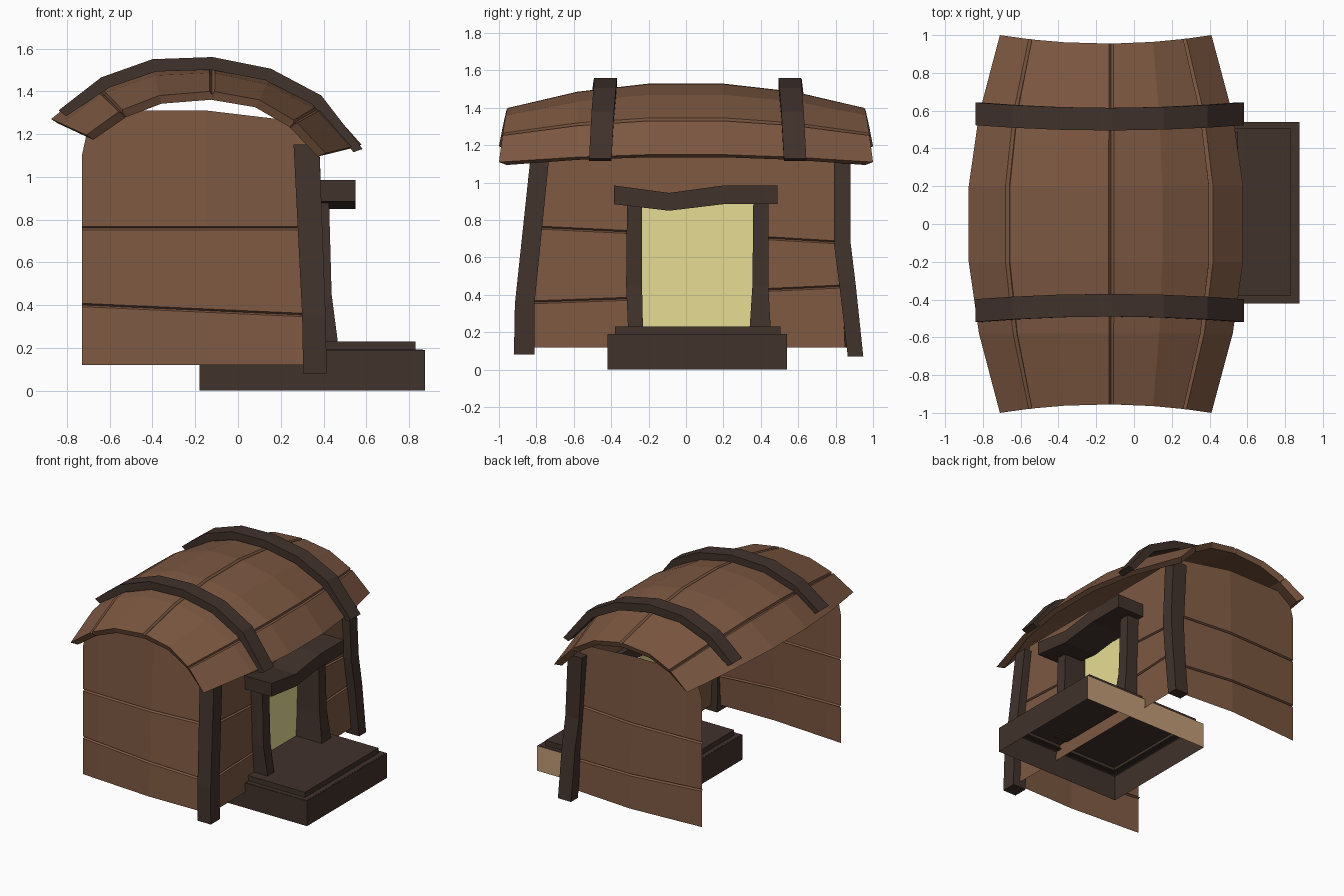
import bpy, bmesh

if "Cube" in bpy.data.objects:
    bpy.data.objects.remove(bpy.data.objects["Cube"])


def material(name, rgb):
    m = bpy.data.materials.new(name)
    m.diffuse_color = (*rgb, 1)
    m.use_nodes = True
    m.node_tree.nodes["Principled BSDF"].inputs["Base Color"].default_value = m.diffuse_color
    return m


WOOD = material("brown_wood", (0.205, 0.098, 0.054))
DARK = material("dark_wood", (0.052, 0.032, 0.025))
GLOW = material("pale_yellow", (0.81, 0.73, 0.30))
TAN = material("tan_wood", (0.54, 0.33, 0.18))


def make(name, verts, faces, mat, recalc=False):
    me = bpy.data.meshes.new(name)
    me.from_pydata(verts, [], faces)
    me.materials.append(mat)
    if recalc:
        bm = bmesh.new()
        bm.from_mesh(me)
        bmesh.ops.recalc_face_normals(bm, faces=bm.faces)
        bm.to_mesh(me)
        bm.free()
    ob = bpy.data.objects.new(name, me)
    bpy.context.collection.objects.link(ob)
    return ob


def sheet(name, rows, mat, flip=False):
    """Open surface through rows of points."""
    n = len(rows[0])
    faces = []
    for r in range(len(rows) - 1):
        for c in range(n - 1):
            a = r * n + c
            f = (a, a + 1, a + n + 1, a + n)
            faces.append(f[::-1] if flip else f)
    return make(name, [p for row in rows for p in row], faces, mat)


def loft(name, sections, mat):
    """Closed solid through ring sections, ends capped with quad strips."""
    n, last = len(sections[0]), len(sections) - 1
    faces = [(e + i, e + i + 1, e + n - 2 - i, e + n - 1 - i)
             for e in (0, n * last) for i in range(n // 2 - 1)]
    for s in range(last):
        for k in range(n):
            a, b = s * n + k, s * n + (k + 1) % n
            faces.append((a, b, b + n, a + n))
    return make(name, [p for s in sections for p in s], faces, mat, True)


def flat(z, x0, x1, y0, y1):
    return [(x0, y0, z), (x1, y0, z), (x1, y1, z), (x0, y1, z)]


def upright(y, x0, x1, z0, z1):
    return [(x0, y, z0), (x1, y, z0), (x1, y, z1), (x0, y, z1)]


# Roof: arched planks, tapering to both ends, with grooves at three seams
MID = [(-0.875, 1.27), (-0.67, 1.43), (-0.40, 1.52), (-0.12, 1.53),
       (0.15, 1.47), (0.41, 1.34), (0.578, 1.15)]
END = [(-0.71, 1.195), (-0.55, 1.31), (-0.37, 1.38), (-0.12, 1.40),
       (0.10, 1.36), (0.27, 1.26), (0.41, 1.11)]


def mix(p, q, t):
    return (p[0] + (q[0] - p[0]) * t, p[1] + (q[1] - p[1]) * t)


def inward(p, d):
    cx, cz = -0.2 - p[0], 0.85 - p[1]
    k = d / (cx * cx + cz * cz) ** 0.5
    return (p[0] + cx * k, p[1] + cz * k)


rings = []
for y, t in ((-1, 1), (-0.58, 0.33), (-0.2, 0), (0.2, 0), (0.58, 0.33), (1, 1)):
    prof = [mix(a, b, t) for a, b in zip(MID, END)]
    outer, inner = [], []
    for i, p in enumerate(prof):
        trio = [(p, 0)]
        if i in (1, 3, 5):
            trio = [(mix(p, prof[i - 1], 0.05), 0), (p, 0.016), (mix(p, prof[i + 1], 0.05), 0)]
        for q, d in trio:
            bow, cut = 0, 0
            if abs(y) == 1:
                k = min(1, abs(q[0] + 0.15) / 0.56) ** 2
                bow, cut = 0.045 * (1 - k), 0.012 + 0.03 * k
            o, n = inward(q, d), inward(q, 0.04)
            outer.append((o[0], y * (1 - bow), o[1]))
            inner.append((n[0], y * (1 - bow - cut), n[1]))
    rings.append(outer + inner[::-1])
loft("roof", rings, WOOD)

# Roof bands
BAND = [(-0.84, 1.31), (-0.64, 1.465), (-0.40, 1.55), (-0.12, 1.56),
        (0.155, 1.505), (0.39, 1.38), (0.583, 1.13)]
for name, yc, s in (("front_roof_band", -0.43, -1), ("back_roof_band", 0.555, 1)):
    secs = []
    for i, (x, z) in enumerate(BAND):
        y = yc + s * 0.028 * ((x + 0.13) / 0.71) ** 2
        ix, iz = inward((x, z), 0.045 if i in (0, 6) else 0.06)
        secs.append([(x, y - 0.06, z), (x, y + 0.06, z),
                     (ix, y + 0.06, iz), (ix, y - 0.06, iz)])
    loft(name, secs, DARK)


def grooved(bottom, grooves, top):
    """Heights and inset depths up a planked wall."""
    out = [(bottom, 0)]
    for g in grooves:
        out += [(g - 0.008, 0), (g, 0.014), (g + 0.008, 0)]
    return out + [(top, 0)]


# Side walls: slightly bulged planks with rounded tops
XTOP = [(-0.73, 1.10), (-0.70, 1.20), (-0.60, 1.27), (-0.15, 1.27), (0.27, 1.22), (0.34, 1.14)]
FRONT = [(0.82, 0), (0.823, 0.003), (0.83, 0.01), (0.86, 0.045), (0.853, 0.085), (0.85, 0.09)]
BACK = [(0.853, 0), (0.855, 0), (0.862, 0.005), (0.89, 0.025), (0.86, 0.04), (0.85, 0.04)]
for name, s, shape, lift in (("front_wall", -1, FRONT, 0.04), ("back_wall", 1, BACK, 0)):
    cols = []
    for (x, top), (y, lean) in zip(XTOP, shape):
        g1 = 0.40 - 0.045 * (x + 0.73)
        cols.append([(x, s * (y - lean * (z - 0.12) - d), z)
                     for z, d in grooved(0.12, (g1, 0.76), top + lift * (top > 1.15))])
    sheet(name, [list(r) for r in zip(*cols)], WOOD, flip=s > 0)


# Entrance wall: panels around the window opening
def entrance(name, ys, levels):
    cols = []
    for y, (lo, hi) in zip(ys, levels):
        edge = abs(y) > 0.8
        col = []
        for z, d in grooved(0.12, (lo, hi), 1.2):
            shrink = (0.09 if y < 0 else 0.04) * (z - 0.12) if edge else 0
            col.append((0.36 - 0.035 * z - d, y - shrink * (1 if y > 0 else -1), z))
        cols.append(col)
    sheet(name, [list(r) for r in zip(*cols)], WOOD)


entrance("entrance_wall_left", (-0.85, -0.28), ((0.36, 0.76), (0.38, 0.735)))
entrance("entrance_wall_right", (0.40, 0.85), ((0.425, 0.705), (0.445, 0.68)))
for name, z0, z1 in (("entrance_wall_top", 0.90, 1.2), ("entrance_wall_sill", 0.12, 0.22)):
    sheet(name, [[(0.36 - 0.035 * z, -0.28, z), (0.36 - 0.035 * z, 0.40, z)]
                 for z in (z0, z1)], WOOD)

# Crooked corner posts
loft("front_corner_post", [flat(0.08, 0.305, 0.415, -0.92, -0.81),
                           flat(0.35, 0.30, 0.41, -0.915, -0.81),
                           flat(1.15, 0.26, 0.38, -0.83, -0.73)], DARK)
loft("back_corner_post", [flat(0.07, 0.305, 0.415, 0.865, 0.948),
                          flat(0.45, 0.30, 0.41, 0.82, 0.908),
                          flat(0.68, 0.285, 0.40, 0.79, 0.88),
                          flat(1.15, 0.26, 0.38, 0.79, 0.88)], DARK)

# Window frame and glowing pane
loft("front_jamb", [flat(0.22, 0.24, 0.468, -0.31, -0.23),
                    flat(0.45, 0.24, 0.438, -0.32, -0.235),
                    flat(0.92, 0.24, 0.425, -0.315, -0.235)], DARK)
loft("back_jamb", [flat(0.22, 0.24, 0.468, 0.34, 0.453),
                   flat(0.45, 0.24, 0.438, 0.355, 0.44),
                   flat(0.92, 0.24, 0.425, 0.36, 0.44)], DARK)
loft("lintel", [upright(-0.385, 0.28, 0.55, 0.885, 0.985),
                upright(-0.09, 0.28, 0.55, 0.85, 0.945),
                upright(0.20, 0.28, 0.55, 0.885, 0.985),
                upright(0.488, 0.28, 0.55, 0.885, 0.985)], DARK)
sheet("window_pane", [[(0.25, -0.26, 0.23), (0.25, 0.38, 0.23)],
                      [(0.25, -0.26, 0.9), (0.25, 0.38, 0.9)]], GLOW)


# Doorstep: open-bottomed box with one tan side, and a thin hollow upper tread
def open_box(name, z0, z1, x0, x1, y0, y1, rim=0):
    ob = loft(name, [flat(z0, x0, x1, y0, y1), flat(z1, x0, x1, y0, y1)], DARK)
    bm = bmesh.new()
    bm.from_mesh(ob.data)
    drop = [f for f in bm.faces if f.normal.z < -0.9]
    if rim:
        top = [f for f in bm.faces if f.normal.z > 0.9]
        bmesh.ops.inset_region(bm, faces=top, thickness=rim)
        drop += top
    bmesh.ops.delete(bm, geom=drop, context='FACES')
    bm.to_mesh(ob.data)
    bm.free()
    return ob


step = open_box("doorstep", 0, 0.19, -0.18, 0.875, -0.42, 0.54, 0.055)
step.data.materials.append(TAN)
for p in step.data.polygons:
    p.material_index = int(p.normal.y > 0.9)
# The tread skirt overlaps the rim all round
open_box("upper_tread", 0.185, 0.23, -0.14, 0.83, -0.38, 0.505)
open_box("tread_lip", 0.18, 0.191, -0.17, 0.865, -0.41, 0.53, 0.07)
